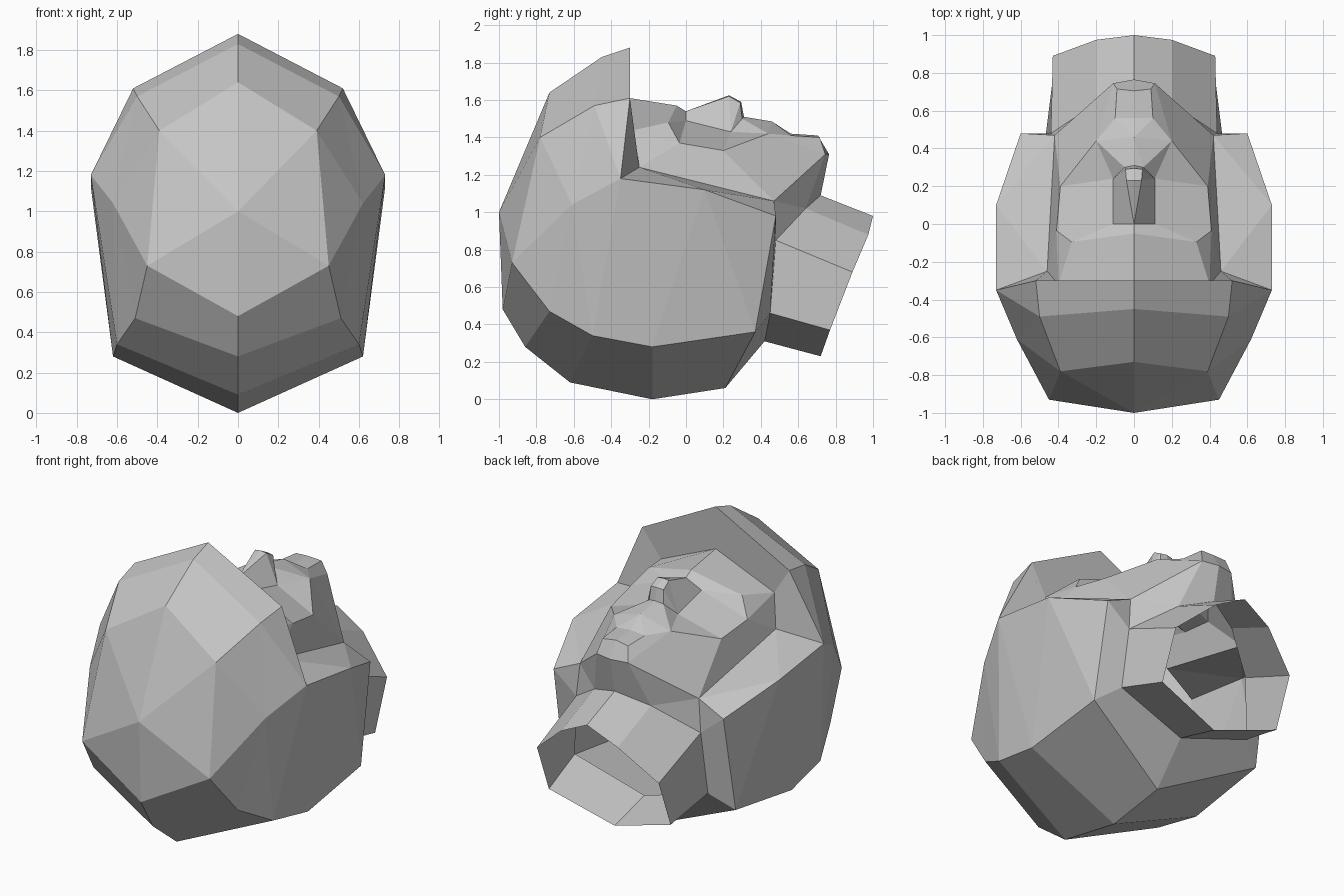
import bpy, bmesh
from mathutils import Vector

if "Cube" in bpy.data.objects:
    bpy.data.objects.remove(bpy.data.objects["Cube"])

# Low-poly head lying on its back: face up (+z), crown to the front (-y), neck to the back (+y).
# Only the right half is described (x >= 0); each part is mirrored across x = 0.

grey = bpy.data.materials.new("plain grey")
grey.diffuse_color = (0.56, 0.56, 0.56, 1)
grey.use_nodes = True
grey.node_tree.nodes["Principled BSDF"].inputs["Base Color"].default_value = grey.diffuse_color


def profile(letter, points):
    """Name the points of a profile A0, A1, A2 ..."""
    return {letter + str(i): Vector(p) for i, p in enumerate(points)}


P = {}
# Hair: centre line, middle ridge, side corners
P |= profile("C", [(0, -.30, 1.88), (0, -.45, 1.83), (0, -.73, 1.64), (0, -1, 1.0),
                   (0, -.98, .48), (0, -.86, .28), (0, -.62, .09), (0, -.18, 0), (0, .21, .06)])
P |= profile("M", [(.52, -.30, 1.61), (.50, -.49, 1.57), (.39, -.78, 1.40), (.45, -.93, .73),
                   (.51, -.73, .47), (.60, -.50, .34), (.62, -.18, .28), (.61, .37, .36)])
P |= profile("S", [(.73, -.35, 1.18), (.62, -.61, 1.04), (.73, .10, 1.12), (.60, .48, .98)])
# Neck: base loop and open end loop
P |= profile("N", [(0, .72, 1.09), (.20, .64, 1.02), (.44, .48, .85), (.47, .45, .46), (0, .42, .31)])
P |= profile("R", [(0, 1, .98), (.20, .975, .88), (.43, .89, .68), (.43, .77, .37), (0, .72, .23)])
# Face: hairline, jaw corner, brow, cheeks
P |= profile("F", [(0, -.30, 1.61), (.40, -.32, 1.43), (.46, -.25, 1.24)])
P |= profile("J", [(.42, .47, 1.06)])
P |= profile("B", [(0, -.05, 1.57), (.33, -.095, 1.48), (.41, -.035, 1.37)])
P |= profile("K", [(.39, .20, 1.33), (.20, .44, 1.42)])
# Nose: bridge, nostril corner, tip
P |= profile("L", [(0, 0, 1.54), (.11, 0, 1.49), (.11, .24, 1.43)])
P |= profile("T", [(0, .23, 1.625), (.04, .23, 1.62)])
P |= profile("U", [(0, .295, 1.59), (.045, .29, 1.585)])
P |= profile("V", [(0, .31, 1.51), (.05, .30, 1.50)])
# Mouth and chin
P |= profile("W", [(0, .46, 1.485)])
P |= profile("X", [(0, .56, 1.42), (.10, .56, 1.41)])
P |= profile("Y", [(0, .705, 1.41), (.09, .715, 1.40)])
P |= profile("D", [(0, .765, 1.31), (.11, .745, 1.31)])


def build(name, strips):
    """Bridge each pair of point rows, mirror the half and make a flat-shaded object."""
    bm = bmesh.new()
    for side in (1, -1):
        verts = {}

        def vert(key):
            if key not in verts:
                p = P[key]
                verts[key] = bm.verts.new((p.x * side, p.y, p.z))
            return verts[key]

        for a, b in strips:
            a, b = a.split(), b.split()
            for i in range(len(a) - 1):
                loop = list(dict.fromkeys((a[i], a[i + 1], b[i + 1], b[i])))
                if len(loop) > 2:
                    bm.faces.new([vert(k) for k in loop])
    bmesh.ops.remove_doubles(bm, verts=bm.verts, dist=1e-4)
    bmesh.ops.recalc_face_normals(bm, faces=bm.faces)
    middle = Vector((0, 0, .9))
    if sum(f.normal.dot(f.calc_center_median() - middle) * f.calc_area() for f in bm.faces) < 0:
        bmesh.ops.reverse_faces(bm, faces=bm.faces)
    mesh = bpy.data.meshes.new(name)
    bm.to_mesh(mesh)
    bm.free()
    mesh.materials.append(grey)
    bpy.context.collection.objects.link(bpy.data.objects.new(name, mesh))


build("hair", [
    ("C0 C1 C2 C3 C3 C4 C5 C6 C7 C8", "M0 M1 M2 M2 M3 M3 M4 M5 M6 M7"),       # top and underside
    ("M0 M1 M1 M2 M3 M4 M5 M5 M6 M6 M7 M7", "S0 S0 S1 S1 S1 S1 S1 S0 S0 S2 S2 S3"),  # sides
    ("C0 M0 S0 S2 S2 S3 S3 M7 C8", "F0 F1 F2 F2 J0 J0 N2 N3 N4"),             # rim
])

build("face", [
    ("F0 F1 F1 F2", "B0 B1 B2 B2"),               # forehead
    ("B0 B1 B2", "L0 L1 L1"),                     # brow step
    ("F2 J0", "B2 K0"),                           # side of face
    ("B2 K0", "L1 L2"),                           # eye area
    ("V0 V1 V1 L2 K0 J0", "W0 W0 K1 K1 K1 K1"),   # cheek
    ("W0 W0 K1", "X0 X1 X1"),                     # upper lip
    ("X0 X1 K1 J0", "Y0 Y1 D1 D1"),               # lower lip and jaw
    ("Y0 Y1", "D0 D1"),                           # chin
    ("J0 J0 D1 D0", "N2 N1 N1 N0"),               # under the jaw
])

build("nose", [
    ("L0 T0 U0 V0", "L0 T1 U1 V1"),               # ridge and tip
    ("L0 T1 U1 V1", "L1 L2 L2 L2"),               # side
])

build("neck", [("N0 N1 N2 N3 N4", "R0 R1 R2 R3 R4")])
